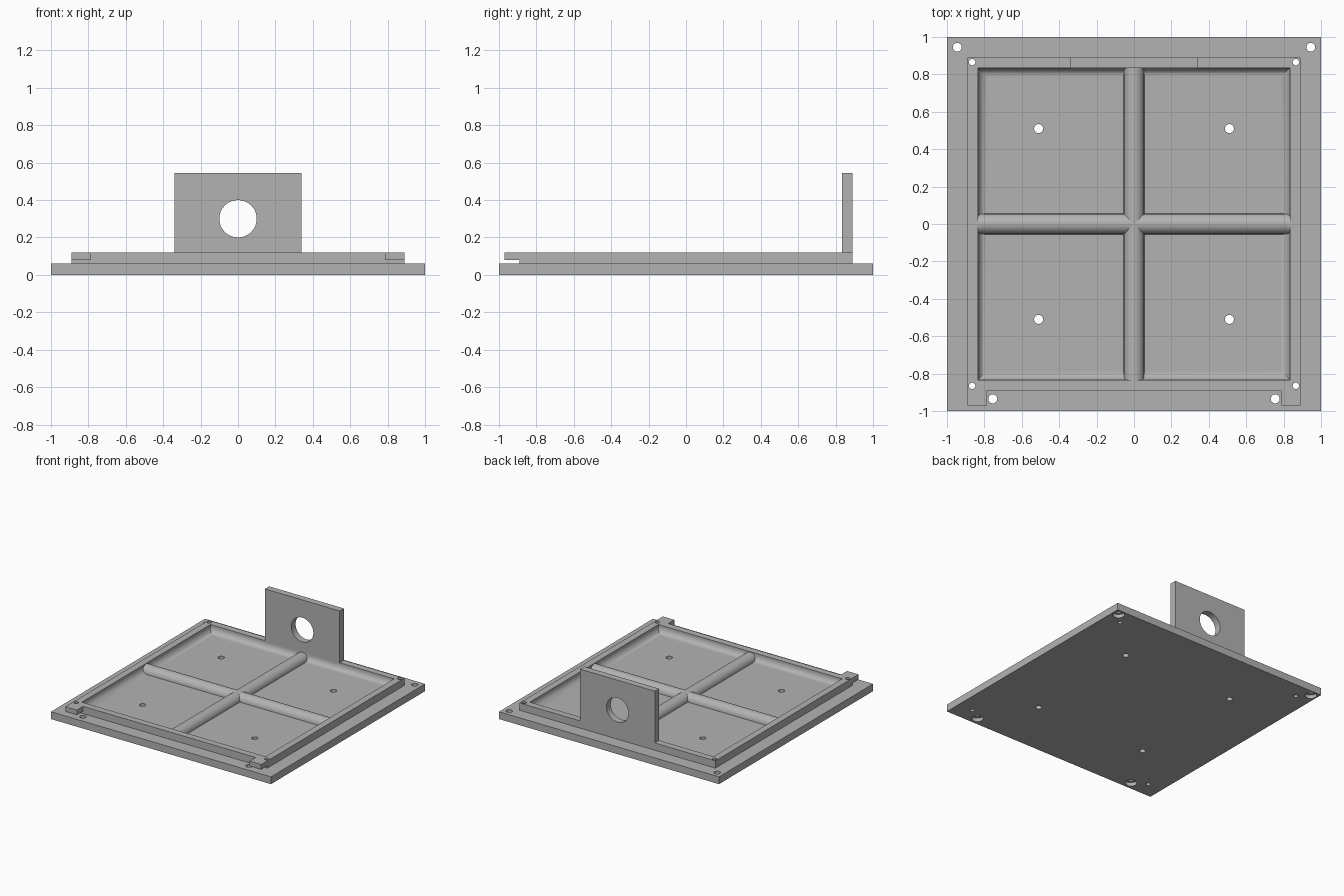
import bpy, bmesh, math
from mathutils import Matrix, Vector

cube = bpy.data.objects.get("Cube")
if cube:
    bpy.data.objects.remove(cube, do_unlink=True)

grey = bpy.data.materials.new("plain grey")
grey.use_nodes = True
colour = (0.45, 0.45, 0.45, 1)
grey.diffuse_color = colour
grey.node_tree.nodes["Principled BSDF"].inputs["Base Color"].default_value = colour

BASE_TOP, RIM_TOP = 0.06, 0.12
RIM_OUT, RIM_IN = 0.89, 0.835
FILLET = 0.05


def finish(bm, name, cutter=False):
    bmesh.ops.recalc_face_normals(bm, faces=bm.faces)
    mesh = bpy.data.meshes.new(name)
    bm.to_mesh(mesh)
    bm.free()
    obj = bpy.data.objects.new(name, mesh)
    bpy.context.collection.objects.link(obj)
    mesh.materials.append(grey)
    if cutter:
        obj.hide_render = True
        obj.hide_set(True)
    return obj


def box(name, x0, x1, y0, y1, z0, z1):
    bm = bmesh.new()
    size = Matrix.Diagonal((x1 - x0, y1 - y0, z1 - z0, 1))
    centre = Matrix.Translation(((x0 + x1) / 2, (y0 + y1) / 2, (z0 + z1) / 2))
    bmesh.ops.create_cube(bm, size=1, matrix=centre @ size)
    return finish(bm, name)


def drill(obj, holes, turn=Matrix()):
    """Cut round holes; each one is a centre, a radius and a depth."""
    for group in holes:
        bm = bmesh.new()
        for centre, radius, depth in group:
            bmesh.ops.create_cone(bm, cap_ends=True, segments=32, radius1=radius,
                                  radius2=radius, depth=depth,
                                  matrix=Matrix.Translation(centre) @ turn)
        cut = obj.modifiers.new("holes", "BOOLEAN")
        cut.operation = "DIFFERENCE"
        cut.solver = "EXACT"
        cut.object = finish(bm, obj.name + "_drill", cutter=True)


def smooth(obj):
    bpy.ops.object.select_all(action="DESELECT")
    obj.select_set(True)
    bpy.context.view_layer.objects.active = obj
    bpy.ops.object.shade_smooth_by_angle(angle=math.radians(30))


# Base plate with through holes and counterbores underneath
base = box("base_plate", -1, 1, -1, 1, 0, BASE_TOP)
through, bores = [], []
for side in (-1, 1):
    for y in (-0.51, 0.51):
        through.append(((side * 0.51, y, 0.03), 0.024, 0.2))
    for y in (-0.865, 0.865):
        through.append(((side * 0.865, y, 0.03), 0.017, 0.2))
    for x, y in ((0.945, 0.945), (0.755, -0.935)):
        through.append(((side * x, y, 0.03), 0.024, 0.2))
        bores.append(((side * x, y, 0), 0.045, 0.06))
drill(base, [through, bores])

# Raised square rim, with a concave fillet down to the floor
profile = [(RIM_OUT, BASE_TOP), (RIM_OUT, RIM_TOP), (RIM_IN, RIM_TOP)]
for i in range(9):
    a = math.pi / 2 * i / 8
    profile.append((RIM_IN - FILLET + FILLET * math.cos(a),
                    BASE_TOP + FILLET - FILLET * math.sin(a)))
bm = bmesh.new()
corners = [(-1, -1), (1, -1), (1, 1), (-1, 1)]
rings = [[bm.verts.new((cx * r, cy * r, z)) for cx, cy in corners] for r, z in profile]
for a, b in zip(rings, rings[1:] + rings[:1]):
    for i in range(4):
        j = (i + 1) % 4
        bm.faces.new((a[i], a[j], b[j], b[i]))
rim = finish(bm, "rim")
drill(rim, [[((x * 0.865, y * 0.865, 0.09), 0.017, 0.2) for x, y in corners]])
smooth(rim)

# Front tabs that overhang the base plate
for name, side in (("left_tab", 1), ("right_tab", -1)):
    x0, x1 = sorted((side * 0.785, side * RIM_OUT))
    box(name, x0, x1, -0.97, -RIM_OUT, 0.08, RIM_TOP)

# Half-round ribs crossing the floor
RIB = 0.055
for name, angle in (("cross_rib", 0), ("long_rib", math.pi / 2)):
    bm = bmesh.new()
    arc = [math.pi * i / 20 for i in range(21)]
    verts = [bm.verts.new((-RIM_IN, RIB * math.cos(a), BASE_TOP + RIB * math.sin(a)))
             for a in arc]
    end = bm.faces.new(verts)
    ext = bmesh.ops.extrude_face_region(bm, geom=[end], use_keep_orig=True)
    moved = [g for g in ext["geom"] if isinstance(g, bmesh.types.BMVert)]
    bmesh.ops.translate(bm, verts=moved, vec=Vector((2 * RIM_IN, 0, 0)))
    bmesh.ops.rotate(bm, verts=bm.verts, matrix=Matrix.Rotation(angle, 3, "Z"))
    smooth(finish(bm, name))

# Upright plate at the back with a round opening
upright = box("upright_plate", -0.34, 0.34, RIM_IN, RIM_OUT, BASE_TOP, 0.545)
drill(upright, [[((0, 0.86, 0.3), 0.1, 0.3)]], Matrix.Rotation(math.pi / 2, 4, "X"))
